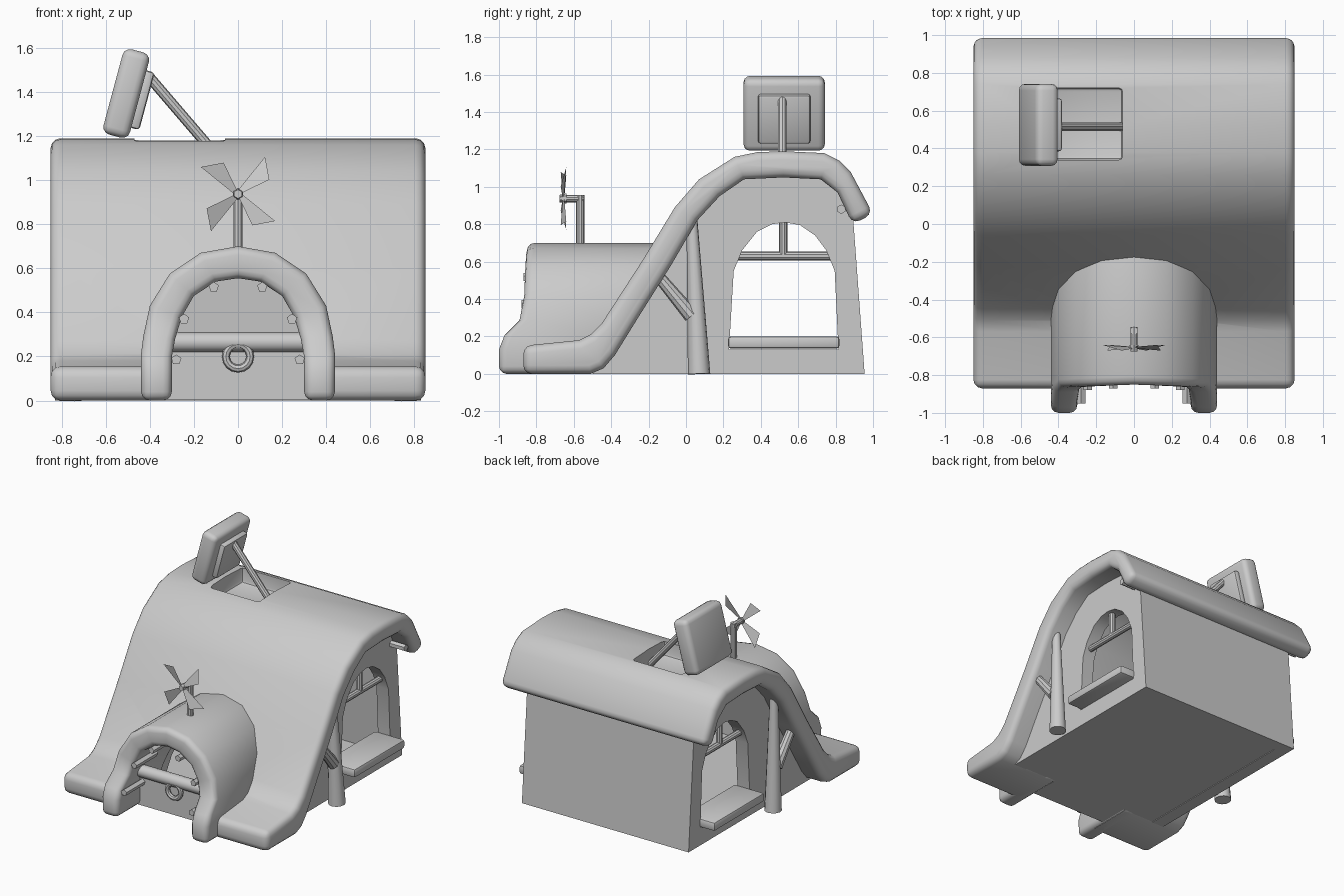
import bpy, bmesh, math
from mathutils import Vector, Matrix

if "Cube" in bpy.data.objects:
    bpy.data.objects.remove(bpy.data.objects["Cube"])


def make(name, bm, smooth=True):
    bmesh.ops.recalc_face_normals(bm, faces=bm.faces)
    me = bpy.data.meshes.new(name)
    bm.to_mesh(me)
    bm.free()
    ob = bpy.data.objects.new(name, me)
    bpy.context.collection.objects.link(ob)
    ob["smooth"] = smooth
    return ob


def apply(ob):
    bpy.ops.object.select_all(action='DESELECT')
    bpy.context.view_layer.objects.active = ob
    ob.select_set(True)
    for m in list(ob.modifiers):
        bpy.ops.object.modifier_apply(modifier=m.name)


def bevel(ob, width, segs=3, angle=50):
    m = ob.modifiers.new("bevel", 'BEVEL')
    m.width, m.segments, m.limit_method = width, segs, 'ANGLE'
    m.angle_limit = math.radians(angle)
    apply(ob)
    return ob


def cut(ob, cutter):
    m = ob.modifiers.new("cut", 'BOOLEAN')
    m.operation, m.solver, m.object = 'DIFFERENCE', 'EXACT', cutter
    apply(ob)


def extrude(name, pts, a, b, axis='x'):
    """Closed profile swept from a to b: (y, z) along x or (x, z) along y."""
    bm = bmesh.new()
    put = (lambda p, t: (t, p[0], p[1])) if axis == 'x' else (lambda p, t: (p[0], t, p[1]))
    r0 = [bm.verts.new(put(p, a)) for p in pts]
    r1 = [bm.verts.new(put(p, b)) for p in pts]
    bm.faces.new(r0)
    bm.faces.new(r1[::-1])
    for i in range(len(pts)):
        j = (i + 1) % len(pts)
        bm.faces.new((r0[i], r0[j], r1[j], r1[i]))
    return make(name, bm)


def box(name, lo, hi, width=0, segs=2):
    ob = extrude(name, [(lo[1], lo[2]), (hi[1], lo[2]), (hi[1], hi[2]), (lo[1], hi[2])], lo[0], hi[0])
    return bevel(ob, width, segs) if width else ob


def rod(name, p, q, r1, r2=None, n=10):
    p, q = Vector(p), Vector(q)
    bm = bmesh.new()
    mat = Matrix.Translation((p + q) / 2) @ (q - p).to_track_quat('Z', 'Y').to_matrix().to_4x4()
    bmesh.ops.create_cone(bm, cap_ends=True, segments=n, radius1=r1, radius2=r2 or r1,
                          depth=(q - p).length, matrix=mat)
    return make(name, bm)


# Swooping roof slab
outer = [(-.87, 0), (-.87, .15), (-.57, .18), (-.51, .21), (-.45, .27), (-.23, .61), (-.06, .89),
         (.07, 1.04), (.26, 1.16), (.38, 1.185), (.52, 1.19), (.74, 1.18), (.82, 1.14),
         (.88, 1.08), (1.0, .855)]
inner = [(.89, .80), (.81, .97), (.72, 1.04), (.52, 1.05), (.31, 1.04), (.18, .95), (.06, .82),
         (-.08, .58), (-.25, .31), (-.38, .1), (-.44, .03), (-.51, 0)]
roof = bevel(extrude("roof", outer + inner, -.85, .85), .045, 3, 48)

# Side walls, back wall and floor
wall = [(-.5, 0), (-.38, .25), (-.15, .6), (0, .85), (.15, 1.0), (.32, 1.1), (.52, 1.12),
        (.72, 1.11), (.84, 1.03), (.89, .87), (.955, 0)]
window = [(.23, .13), (.255, .55), (.3, .66), (.38, .76), (.46, .8), (.53, .81), (.61, .795),
          (.69, .74), (.75, .66), (.795, .55), (.815, .13)]
window_cutter = extrude("window_cutter", window, -1, 1)
for side, s in (("left", -1), ("right", 1)):
    w = extrude(side + "_wall", wall, s * .59, s * .69)
    cut(w, window_cutter)
    # Window cross bars and sill
    rod(side + "_window_bar", (s * .64, .24, .63), (s * .64, .81, .63), .023)
    rod(side + "_window_post", (s * .64, .52, .63), (s * .64, .52, .82), .023)
    a, b = sorted((s * .56, s * .81))
    box(side + "_window_sill", (a, .225, .135), (b, .82, .2), .015)
    # Tapered support post with a branch
    rod(side + "_post", (s * .77, .07, 0), (s * .75, .03, .86), .06, .028, 12)
    rod(side + "_post_branch", (s * .77, .03, .31), (s * .77, -.17, .55), .042, .03)
    rod(side + "_eave_peg", (s * .66, .83, .88), (s * .81, .83, .88), .025, n=6)
extrude("back_wall", [(.955, 0), (.885, .95), (.785, .95), (.855, 0)], -.69, .69)
box("floor", (-.66, -.5, .005), (.66, .9, .04))
box("porch_floor", (-.32, -.73, .005), (.32, -.45, .04))

# Arched entrance tunnel with flared feet
out_h = [(.44, 0), (.44, .13), (.44, .21), (.43, .29), (.40, .43), (.31, .575), (.17, .67), (0, .70)]
in_h = [(.30, 0), (.30, .13), (.30, .2), (.285, .28), (.255, .38), (.20, .475), (.10, .54), (0, .555)]
front_h = [-1, -1, -.97, -.89, -.865, -.86, -.855, -.85]
full = lambda h: h + [(-x, z) for x, z in h[-2::-1]]
out_p, in_p, front = full(out_h), full(in_h), front_h + front_h[-2::-1]
bm = bmesh.new()
rows = []
for (ox, oz), (ix, iz), f in zip(out_p, in_p, front):
    back = lambda z: max(-.47, -.37 + (z - .3) * .64)
    rows.append([bm.verts.new(c) for c in ((ix, back(oz), iz), (ix, f, iz), (ox, f, oz), (ox, back(oz), oz))])
for a, b in zip(rows, rows[1:]):
    for k in range(4):
        bm.faces.new((a[k], a[k - 1], b[k - 1], b[k]))
bm.faces.new(rows[0])
bm.faces.new(rows[-1])
bevel(make("entrance_arch", bm), .04, 3, 55)
door_cutter = extrude("door_cutter", [(x * 1.1, z * 1.04 - (.1 if z == 0 else 0)) for x, z in in_p],
                      -1.2, 0, 'y')
cut(roof, door_cutter)

# Half door with rail and ring
box("half_door", (-.31, -.73, .005), (.31, -.67, .27))
rod("door_rail", (-.31, -.73, .265), (.31, -.73, .265), .045, n=12)
bpy.ops.mesh.primitive_torus_add(location=(0, -.755, .2), rotation=(math.pi / 2, 0, 0),
                                 major_radius=.055, minor_radius=.018,
                                 major_segments=16, minor_segments=8)
bpy.context.object.name = "door_ring"
bpy.context.object["smooth"] = True

# Pegs around the arch
for s in (-1, 1):
    for x, z, y in ((.28, .185, -.95), (.245, .37, -.88), (.11, .515, -.87)):
        rod("arch_peg", (s * x, y, z), (s * x, y + .25, z), .024, n=5)

# Roof hatch recess, lid and prop
hatch_cutter = box("hatch_cutter", (-.47, .34, 1.07), (-.06, .72, 1.4), .02)
cut(roof, hatch_cutter)
tilt = Matrix.Translation((-.507, .525, 1.393)) @ Matrix.Rotation(math.radians(15), 4, 'Y')
lid = box("hatch_lid", (-.062, -.217, -.2), (.062, .217, .2), .035, 3)
panel = box("hatch_lid_panel", (.05, -.14, -.145), (.1, .14, .125), .015)
for ob in (lid, panel):
    ob.data.transform(tilt)
rod("hatch_prop", (-.4, .515, 1.465), (-.07, .515, 1.08), .024)

# Small windmill
rod("windmill_post", (0, -.565, .66), (0, -.565, .955), .022)
rod("windmill_shaft", (0, -.545, .937), (0, -.67, .937), .02)
rod("windmill_hub", (0, -.64, .937), (0, -.675, .937), .027, .02, 6)
bm = bmesh.new()
for k in range(4):
    ang = k * math.pi / 2 + .14
    rot = Matrix.Translation((0, -.655, .937)) @ Matrix.Rotation(-ang, 4, 'Y')
    bm.faces.new([bm.verts.new(rot @ Vector(c)) for c in
                  ((.012, -.004, .0), (.15, -.015, .045), (.145, .015, .15), (0, .004, .015))])
make("windmill_blades", bm, False)

# Remove the cutters, then shade
for c in (window_cutter, door_cutter, hatch_cutter):
    bpy.data.objects.remove(c)
for ob in list(bpy.context.scene.objects):
    if ob.get("smooth"):
        bpy.ops.object.select_all(action='DESELECT')
        bpy.context.view_layer.objects.active = ob
        ob.select_set(True)
        bpy.ops.object.shade_smooth_by_angle(angle=math.radians(35))
